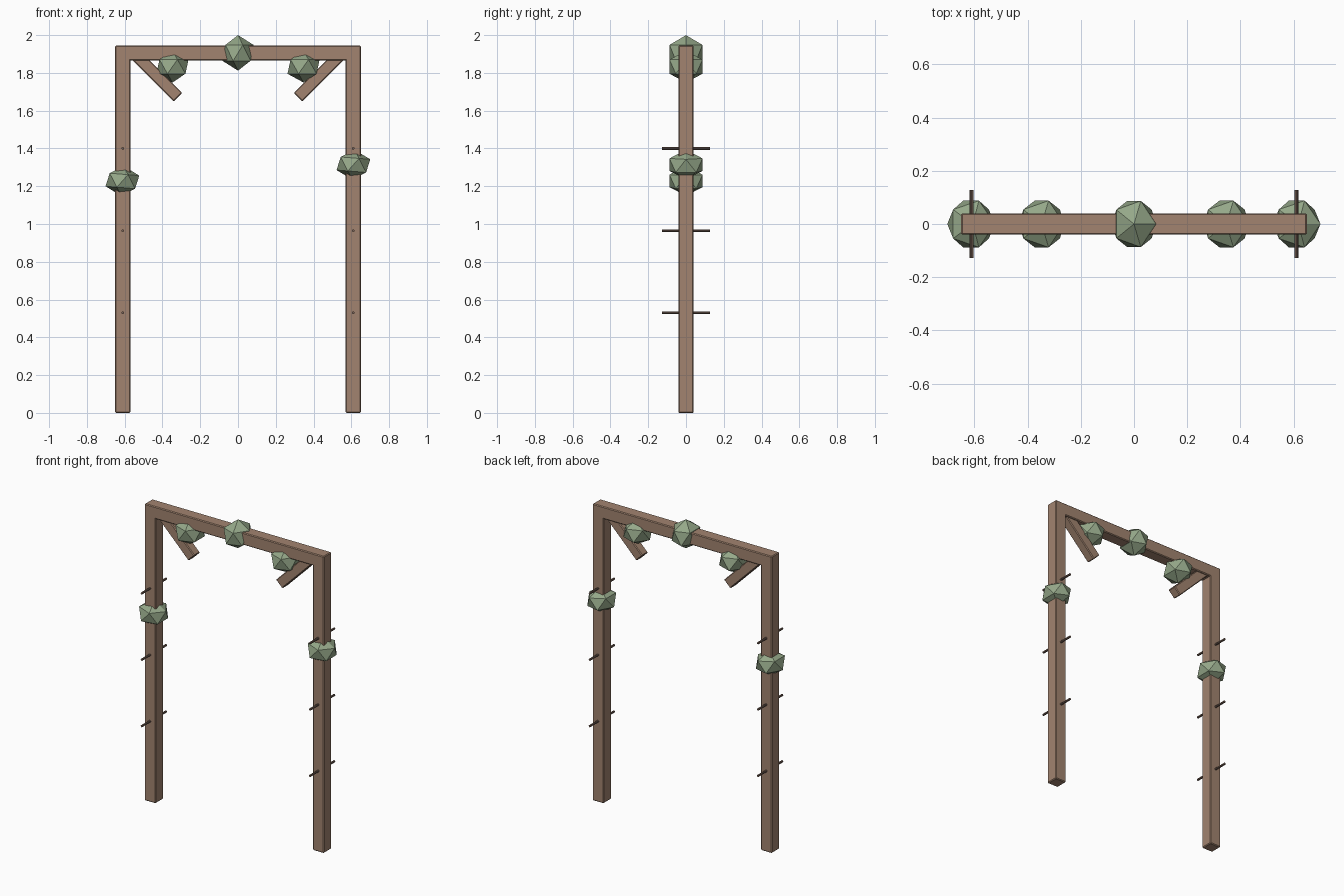
import bpy
import math

if "Cube" in bpy.data.objects:
    bpy.data.objects.remove(bpy.data.objects["Cube"])


def material(name, rgb):
    m = bpy.data.materials.new(name)
    m.diffuse_color = (*rgb, 1)
    m.use_nodes = True
    m.node_tree.nodes["Principled BSDF"].inputs["Base Color"].default_value = m.diffuse_color
    return m


wood = material("wood", (0.36, 0.23, 0.16))
twig = material("dark_wood", (0.20, 0.13, 0.10))
leaf = material("leaf", (0.30, 0.39, 0.25))
petal = material("petal", (0.75, 0.45, 0.42))


def finish(name, mat):
    o = bpy.context.object
    o.name = name
    o.data.materials.append(mat)
    return o


def timber(name, loc, size, tilt=0.0):
    bpy.ops.mesh.primitive_cube_add(size=1, location=loc, rotation=(0, tilt, 0))
    o = finish(name, wood)
    o.scale = size
    bpy.ops.object.transform_apply(location=False, rotation=False, scale=True)
    b = o.modifiers.new("bevel", 'BEVEL')
    b.width = 0.005
    b.segments = 1


def foliage(name, loc, size, tilt=0.0):
    # low-poly leaf clump
    bpy.ops.mesh.primitive_ico_sphere_add(subdivisions=1, radius=1, location=loc,
                                          rotation=(0, tilt, 0))
    finish(name, leaf).scale = size
    # little blossom, mostly buried in the leaves
    x, y, z = loc
    bpy.ops.mesh.primitive_ico_sphere_add(subdivisions=1, radius=0.014,
                                          location=(x + 0.035, y + 0.052, z))
    finish(name + "_blossom", petal)


# top beam
timber("top_beam", (0, 0, 1.905), (1.30, 0.08, 0.08))

for side, s in (("left", -1), ("right", 1)):
    # upright post and diagonal brace
    timber(side + "_post", (s * 0.61, 0, 0.945), (0.08, 0.08, 1.89))
    timber(side + "_brace", (s * 0.43, 0, 1.784), (0.318, 0.06, 0.064),
           -s * math.radians(45))
    # climbing pegs through the post
    for i, z in enumerate((0.53, 0.965, 1.40)):
        bpy.ops.mesh.primitive_cylinder_add(vertices=8, radius=0.007, depth=0.254,
                                            location=(s * 0.61, 0, z),
                                            rotation=(math.pi / 2, 0, 0))
        finish(f"{side}_peg_{i + 1}", twig)

# leaf clumps on beam, braces and posts
foliage("top_foliage", (0, 0, 1.906), (0.092, 0.102, 0.094))
foliage("left_brace_foliage", (-0.347, 0, 1.833), (0.095, 0.103, 0.084), 0.0)
foliage("right_brace_foliage", (0.347, 0, 1.833), (0.095, 0.103, 0.084), 0.0)
foliage("left_post_foliage", (-0.612, 0, 1.228), (0.097, 0.103, 0.079), 0.08)
foliage("right_post_foliage", (0.611, 0, 1.314), (0.097, 0.103, 0.079), 0.08)
